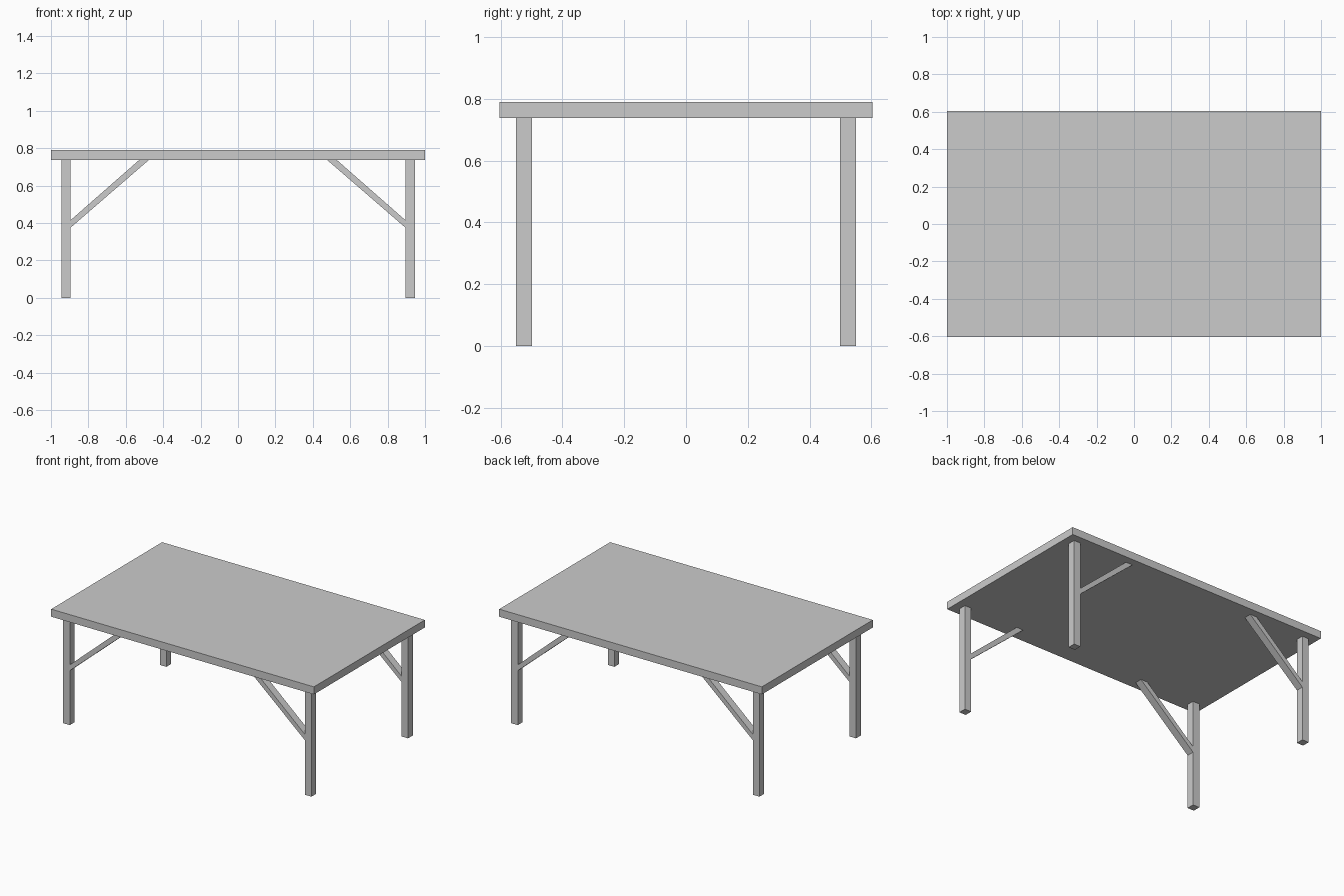
import bpy
import bmesh

if "Cube" in bpy.data.objects:
    bpy.data.objects.remove(bpy.data.objects["Cube"])

# One plain grey for the whole table
grey = bpy.data.materials.new("plain grey")
grey.diffuse_color = (0.6, 0.6, 0.6, 1)
grey.use_nodes = True
grey.node_tree.nodes["Principled BSDF"].inputs["Base Color"].default_value = grey.diffuse_color

TOP_Z, UNDER_Z = 0.79, 0.738
LEG_X0, LEG_X1 = 0.895, 0.945
LEG_Y0, LEG_Y1 = 0.499, 0.551


def prism(name, profile, y0, y1):
    """Extrude an x-z outline from y0 to y1."""
    bm = bmesh.new()
    face = bm.faces.new([bm.verts.new((x, y0, z)) for x, z in profile])
    out = bmesh.ops.extrude_face_region(bm, geom=[face])
    verts = [g for g in out["geom"] if isinstance(g, bmesh.types.BMVert)]
    bmesh.ops.translate(bm, verts=verts, vec=(0, y1 - y0, 0))
    bmesh.ops.recalc_face_normals(bm, faces=bm.faces)
    mesh = bpy.data.meshes.new(name)
    bm.to_mesh(mesh)
    bm.free()
    mesh.materials.append(grey)
    obj = bpy.data.objects.new(name, mesh)
    bpy.context.collection.objects.link(obj)
    return obj


def rect(x0, x1, z0, z1):
    return [(x0, z0), (x1, z0), (x1, z1), (x0, z1)]


# Tabletop slab
prism("tabletop", rect(-1, 1, UNDER_Z, TOP_Z), -0.603, 0.603)

# Four legs, each with a diagonal brace up to the tabletop
brace = [(LEG_X0, 0.375), (LEG_X0, 0.415), (0.527, UNDER_Z), (0.475, UNDER_Z)]
for sx, side in ((-1, "left"), (1, "right")):
    for sy, end in ((-1, "front"), (1, "back")):
        ys = sorted((sy * LEG_Y0, sy * LEG_Y1))
        leg = rect(LEG_X0, LEG_X1, 0, UNDER_Z)
        prism(f"{end}_{side}_leg", [(sx * x, z) for x, z in leg], *ys)
        prism(f"{end}_{side}_brace", [(sx * x, z) for x, z in brace], *ys)
